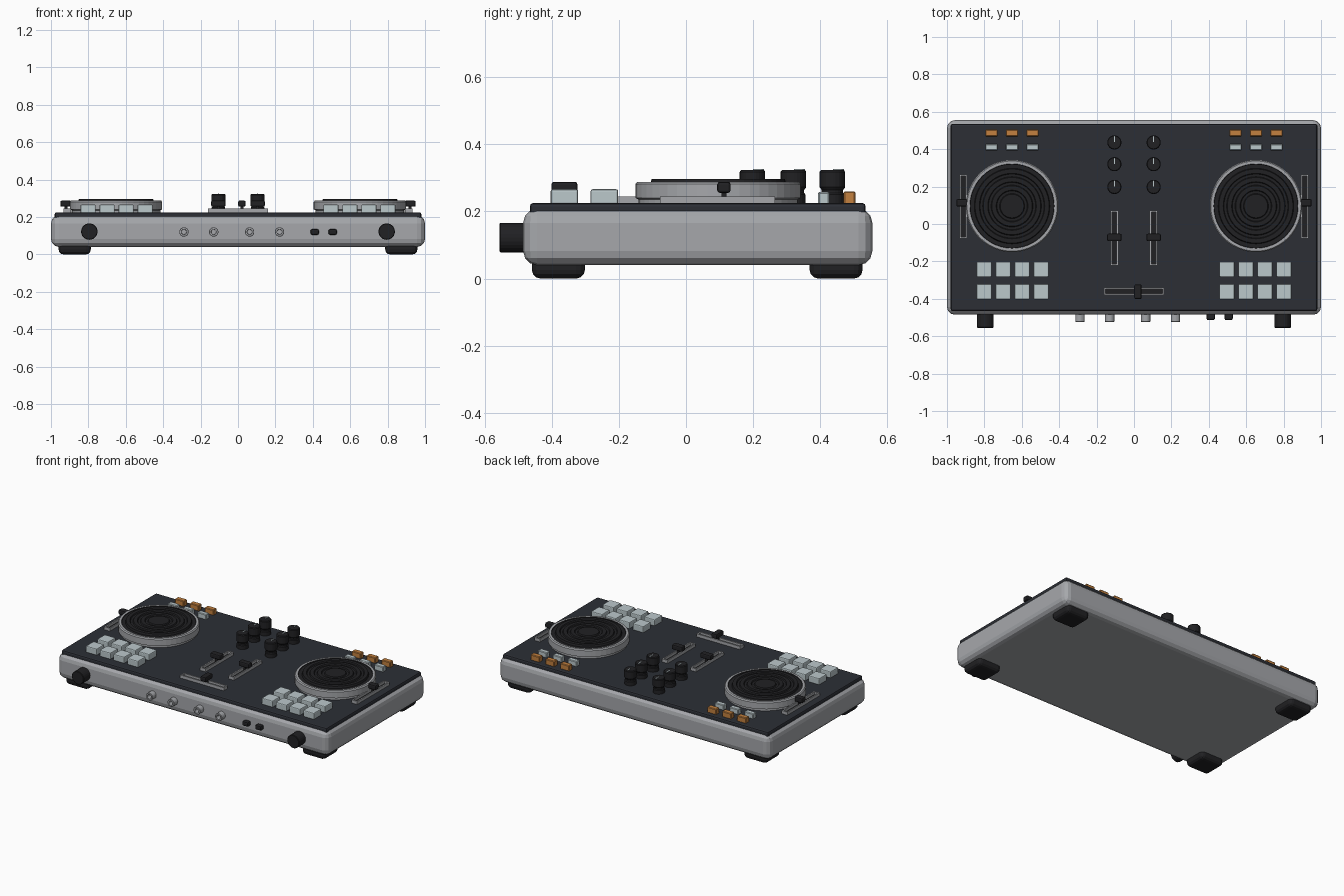
import bpy, bmesh, math
from mathutils import Matrix, Vector

if "Cube" in bpy.data.objects:
    bpy.data.objects.remove(bpy.data.objects["Cube"])


def mat(name, r, g, b):
    m = bpy.data.materials.new(name)
    m.diffuse_color = (r, g, b, 1)
    m.use_nodes = True
    m.node_tree.nodes["Principled BSDF"].inputs["Base Color"].default_value = m.diffuse_color
    return m


SILVER = mat("silver", 0.38, 0.39, 0.41)
PANEL = mat("panel", 0.025, 0.028, 0.036)
BLACK = mat("black", 0.015, 0.015, 0.017)
PAD = mat("pad", 0.50, 0.58, 0.60)
ORANGE = mat("orange", 0.55, 0.22, 0.05)


def finish(name, bm, *mats):
    bmesh.ops.recalc_face_normals(bm, faces=bm.faces[:])
    me = bpy.data.meshes.new(name)
    bm.to_mesh(me)
    bm.free()
    for m in mats:
        me.materials.append(m)
    ob = bpy.data.objects.new(name, me)
    bpy.context.collection.objects.link(ob)
    return ob


def cube(x, y, z):
    """bmesh box from (min, max) ranges"""
    bm = bmesh.new()
    bmesh.ops.create_cube(bm, size=1)
    for v in bm.verts:
        v.co = Vector([(a + b) / 2 + c * (b - a) for (a, b), c in zip((x, y, z), v.co)])
    return bm


def box(name, x, y, z, m, bevel=0.0, seg=2):
    bm = cube(x, y, z)
    if bevel:
        bmesh.ops.bevel(bm, geom=bm.edges[:], offset=bevel, segments=seg,
                        profile=0.5, affect='EDGES')
    return finish(name, bm, m)


def around(c, size):
    return (c - size / 2, c + size / 2)


def lathe(name, profile, loc, m, segs=24, front=False, split=None):
    """revolve (r, z) profile; rings after index `split` use the second material"""
    bm = bmesh.new()
    vs = [bm.verts.new((r, 0, z)) for r, z in profile]
    es = [bm.edges.new(p) for p in zip(vs, vs[1:])]
    bmesh.ops.spin(bm, geom=vs + es, axis=(0, 0, 1), cent=(0, 0, 0),
                   angle=2 * math.pi, steps=segs)
    bmesh.ops.remove_doubles(bm, verts=bm.verts[:], dist=1e-5)
    if split:
        for f in bm.faces:
            if f.calc_center_median().xy.length < split:
                f.material_index = 1
    rot = Matrix.Rotation(math.pi / 2, 4, 'X') if front else Matrix()
    bm.transform(Matrix.Translation(loc) @ rot)
    return finish(name, bm, *m)


def slider(name, cx, cy, sx, sy, cap_pos):
    """raised frame with a sunken dark slot, plus a fader cap"""
    bm = cube(around(cx, sx), around(cy, sy), (0.22, 0.245))
    top = max(bm.faces, key=lambda f: f.calc_center_median().z)
    bmesh.ops.inset_region(bm, faces=[top], thickness=0.012)
    floor = bmesh.ops.extrude_discrete_faces(bm, faces=[top])["faces"][0]
    floor.material_index = 1
    for v in floor.verts:
        v.co.z = 0.228
    finish(name + "_frame", bm, SILVER, BLACK)
    px, py = cap_pos
    w, d = (0.04, 0.078) if sx > sy else (0.078, 0.04)
    if sy > 0.32:
        w = 0.06
    box(name + "_stem", around(px, 0.016), around(py, 0.016), (0.226, 0.27), BLACK)
    box(name + "_cap", around(px, w), around(py, d), (0.255, 0.288), BLACK, 0.008)


# Case and top panel
box("case", (-1, 1), (-0.485, 0.555), (0.04, 0.208), SILVER, 0.042, 3)
box("top_panel", (-0.98, 0.98), (-0.465, 0.535), (0.185, 0.225), PANEL, 0.01)

# Feet
for x in (-0.873, 0.873):
    for y in (-0.38, 0.447):
        bm = cube(around(x, 0.172), around(y, 0.158), (0, 0.07))
        bmesh.ops.bevel(bm, geom=bm.edges[:], offset=0.026, segments=3,
                        profile=0.5, affect='EDGES')
        finish("foot", bm, BLACK)

PLATTER = [(0, 0.22), (0.238, 0.22), (0.238, 0.236), (0.247, 0.24), (0.247, 0.281),
           (0.241, 0.288), (0.226, 0.288), (0.224, 0.284), (0.202, 0.284), (0.198, 0.297)]
for r in (0.175, 0.130, 0.085):       # concentric grooves
    PLATTER += [(r, 0.297), (r - 0.004, 0.290), (r - 0.018, 0.290), (r - 0.022, 0.297)]
PLATTER += [(0, 0.297)]

for s, side in ((-1, "left"), (1, "right")):
    # Jog wheel
    lathe(side + "_jog_wheel", PLATTER, (s * 0.652, 0.096, 0), (SILVER, BLACK), 48, split=0.2255)
    # Performance pads
    for i in range(4):
        for y in (-0.362, -0.243):
            box(side + "_pad", around(s * (0.497 + 0.1015 * i), 0.081), around(y, 0.082),
                (0.22, 0.266), PAD, 0.006, 2)
    # Small buttons
    for x in (0.543, 0.652, 0.762):
        box(side + "_orange_button", around(s * x, 0.066), around(0.487, 0.036),
            (0.22, 0.26), ORANGE, 0.004, 1)
        box(side + "_grey_button", around(s * x, 0.066), around(0.41, 0.034),
            (0.22, 0.258), PAD, 0.004, 1)
    # Pitch and channel faders
    slider(side + "_pitch_fader", s * 0.913, 0.094, 0.042, 0.342, (s * 0.92, 0.113))
    cx = s * 0.105
    slider(side + "_channel_fader", cx, -0.074, 0.042, 0.295, (cx, -0.072))
    # Tone knobs with pointer marks
    for y in (0.436, 0.32, 0.198):
        lathe(side + "_tone_knob",
              [(0, 0.22), (0.036, 0.22), (0.036, 0.25), (0.032, 0.255), (0.032, 0.264),
               (0.038, 0.272), (0.038, 0.318), (0.034, 0.323), (0, 0.323)],
              (cx, y, 0), (BLACK,))
        box(side + "_knob_pointer", around(cx, 0.006), (y + 0.002, y + 0.034),
            (0.318, 0.326), PAD)
    # Front panel knob
    lathe(side + "_front_knob", [(0, 0), (0.044, 0), (0.044, 0.092), (0.041, 0.095), (0, 0.095)],
          (s * 0.795, -0.46, 0.122), (BLACK,), front=True)

# Crossfader
slider("crossfader", 0, -0.36, 0.322, 0.04, (0.021, -0.362))

# Front sockets
for x in (-0.289, -0.13, 0.062, 0.222):
    lathe("front_socket", [(0, 0), (0.025, 0), (0.025, 0.062), (0.023, 0.064), (0.014, 0.064),
                           (0.013, 0.03), (0, 0.03)],
          (x, -0.46, 0.12), (SILVER,), front=True)

# Front switches
for x in (0.41, 0.506):
    box("front_switch", around(x, 0.044), (-0.514, -0.46), around(0.12, 0.03), BLACK, 0.008)
